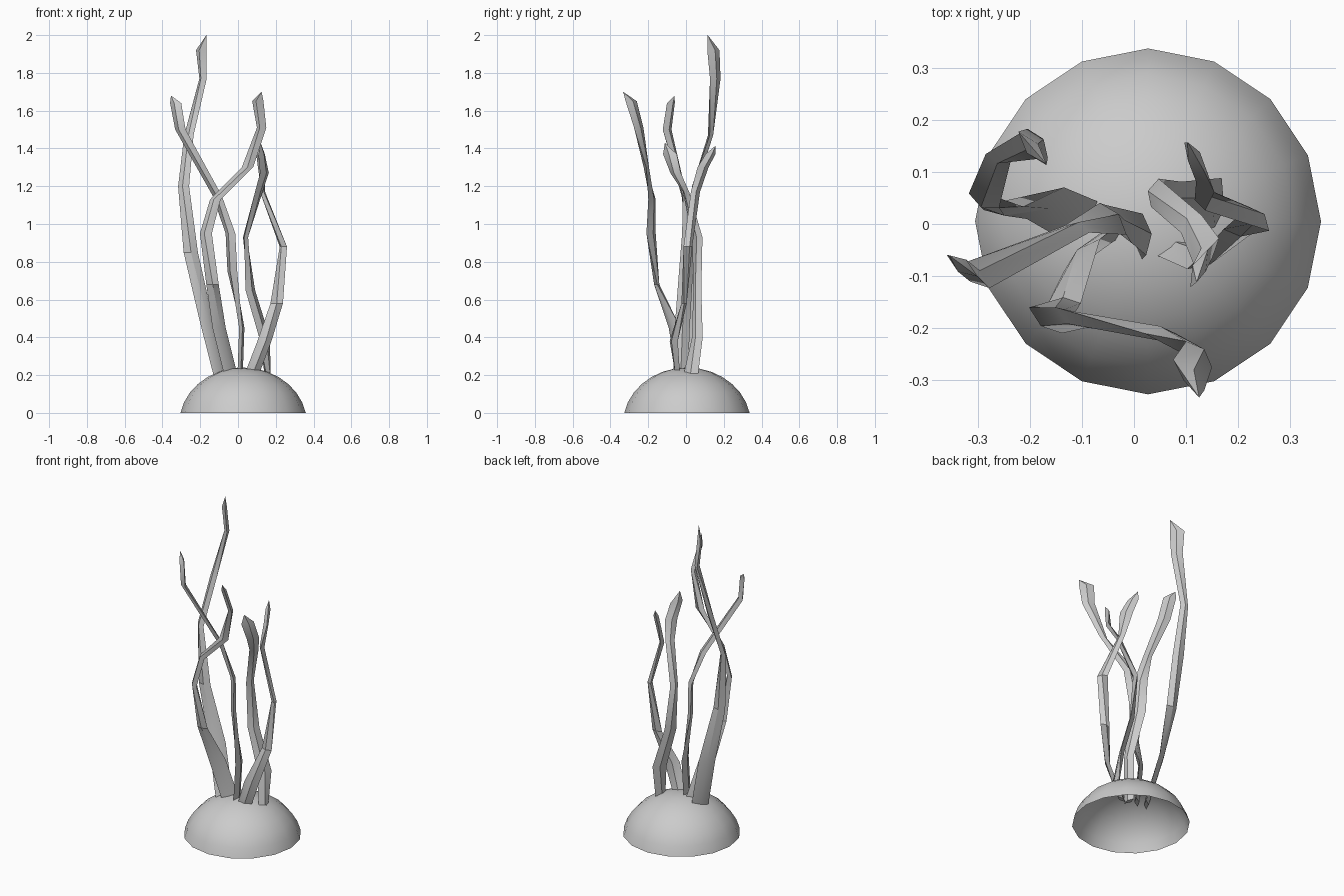
import bpy, bmesh, math
from mathutils import Vector


def make_object(name, bm):
    bmesh.ops.recalc_face_normals(bm, faces=bm.faces)
    mesh = bpy.data.meshes.new(name)
    bm.to_mesh(mesh)
    bm.free()
    ob = bpy.data.objects.new(name, mesh)
    bpy.context.collection.objects.link(ob)
    bpy.ops.object.select_all(action='DESELECT')
    ob.select_set(True)
    bpy.context.view_layer.objects.active = ob
    bpy.ops.object.shade_smooth_by_angle(angle=math.radians(35))


# Base: open cap of a flattened 16-sided sphere
bm = bmesh.new()
bmesh.ops.create_uvsphere(bm, u_segments=16, v_segments=16, radius=1)
bmesh.ops.delete(bm, geom=[v for v in bm.verts if v.co.z < 0.1], context='VERTS')
low = min(v.co.z for v in bm.verts)
rim = math.sqrt(1 - low * low)
for v in bm.verts:
    v.co = Vector((0.027 + 0.332 * v.co.x / rim, 0.005 + 0.332 * v.co.y / rim,
                   0.24 * (v.co.z - low) / (1 - low)))
make_object("rock_base", bm)


# Strand: twisted blade; rings are (x, y, z, width angle, half width), then a tip point
def strand(name, rings, tip, t=0.014):
    bm = bmesh.new()
    loops = []
    for x, y, z, ang, w in rings:
        a = math.radians(ang)
        u = Vector((math.cos(a), math.sin(a), 0))
        n = Vector((-u.y, u.x, 0))
        c = Vector((x, y, z))
        loops.append([bm.verts.new(c + d) for d in (u * w, n * t, -u * w, -n * t)])
    for lo, hi in zip(loops, loops[1:]):
        for i in range(4):
            j = (i + 1) % 4
            bm.faces.new((lo[i], lo[j], hi[j], hi[i]))
    bm.faces.new(loops[0])
    top = bm.verts.new(tip)
    for i in range(4):
        bm.faces.new((loops[-1][i], loops[-1][(i + 1) % 4], top))
    make_object(name, bm)


strand("weed_tall_left", [
    (-0.09, 0.00, 0.17, 50, .05), (-0.17, 0.04, 0.50, 40, .047),
    (-0.25, 0.03, 0.85, 5, .038), (-0.288, 0.045, 1.20, -25, .032),
    (-0.26, 0.13, 1.47, -10, .025), (-0.185, 0.155, 1.77, -55, .034),
    (-0.195, 0.145, 1.92, -50, .042)], (-0.168, 0.115, 2.0))

strand("weed_outer_left", [
    (0.01, -0.03, 0.17, 95, .04), (0.02, -0.02, 0.45, 95, .04),
    (-0.03, 0.00, 0.75, 125, .045), (-0.04, 0.01, 0.95, 130, .04),
    (-0.11, -0.01, 1.15, 165, .025), (-0.305, -0.10, 1.50, 140, .036),
    (-0.33, -0.08, 1.64, 145, .036)], (-0.355, -0.06, 1.68))

strand("weed_front", [
    (-0.03, -0.01, 0.17, 45, .05), (-0.10, -0.06, 0.45, 42, .047),
    (-0.135, -0.155, 0.68, 5, .033), (-0.17, -0.185, 0.95, -38, .04),
    (-0.12, -0.18, 1.13, -35, .034), (0.05, -0.21, 1.30, 0, .03),
    (0.125, -0.25, 1.51, -45, .035), (0.105, -0.29, 1.65, -45, .042)],
    (0.125, -0.333, 1.70))

strand("weed_back_right", [
    (0.16, 0.02, 0.17, 85, .04), (0.14, 0.06, 0.40, 45, .04),
    (0.065, 0.06, 0.65, 40, .033), (0.04, 0.06, 0.93, 75, .028),
    (0.11, 0.00, 1.17, 40, .026), (0.14, -0.055, 1.27, 50, .036),
    (0.125, -0.085, 1.37, 65, .04)], (0.12, -0.112, 1.43))

strand("weed_far_right", [
    (0.06, -0.04, 0.17, 15, .04), (0.14, -0.065, 0.38, 30, .043),
    (0.205, -0.01, 0.58, 0, .033), (0.24, 0.01, 0.88, -50, .03),
    (0.13, 0.05, 1.17, -75, .025), (0.13, 0.09, 1.30, -50, .038),
    (0.115, 0.13, 1.37, -55, .032)], (0.103, 0.157, 1.415))
